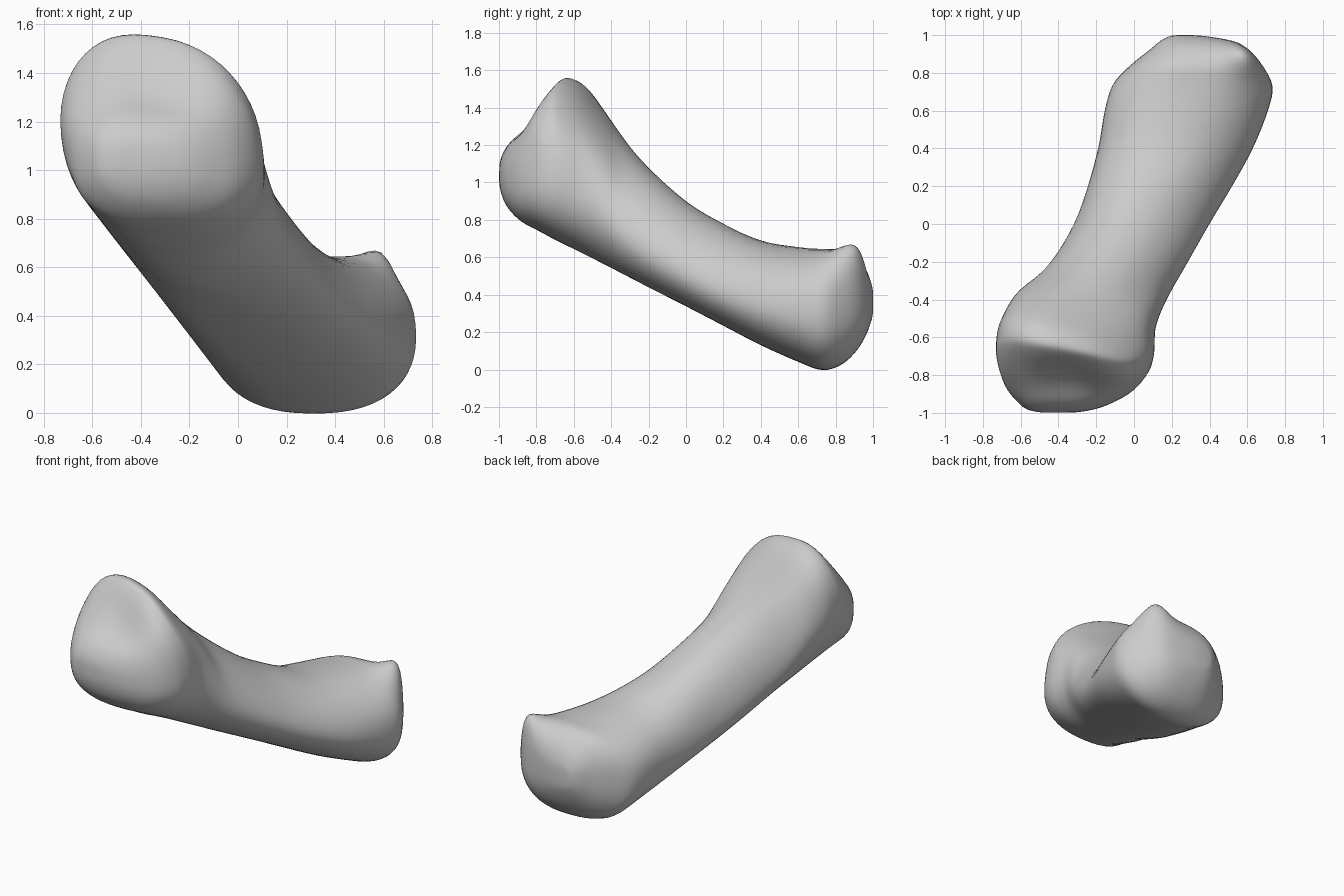
import bpy, bmesh, math
from mathutils import Vector

if "Cube" in bpy.data.objects:
    bpy.data.objects.remove(bpy.data.objects["Cube"])

SIDES, STEPS = 56, 4

# Cross-sections along the bone: y, x min, x max, z min, z max, skew in degrees
SECTIONS = [
    (-1.00, -.48, -.32, 1.00, 1.10, -8),
    (-.985, -.56, -.22, .93, 1.16, -8),
    (-.95, -.61, -.12, .86, 1.23, -9),
    (-.88, -.67, .00, .79, 1.31, -10),
    (-.78, -.72, .08, .735, 1.44, -12),
    (-.70, -.74, .105, .69, 1.53, -14),
    (-.64, -.74, .11, .66, 1.565, -15),
    (-.55, -.73, .115, .615, 1.52, -18),
    (-.45, -.69, .15, .565, 1.40, -23),
    (-.35, -.62, .20, .515, 1.265, -29),
    (-.22, -.45, .275, .45, 1.10, -30),
    (.00, -.29, .40, .34, .90, -29),
    (.20, -.22, .52, .235, .78, -25),
    (.40, -.18, .63, .13, .69, -15),
    (.60, -.16, .71, .04, .655, -6),
    (.73, -.12, .735, -.005, .645, 0),
    (.84, -.02, .68, .03, .64, 2),
    (.92, .08, .61, .11, .59, 2),
    (.97, .14, .52, .20, .52, 0),
    (1.00, .20, .34, .29, .43, 0),
]

# Local sculpting: centre, push, radius
SCULPTS = [
    ((.56, .87, .53), (.01, .02, .12), .10),      # small spur on the far end
    ((-.32, -.82, 1.36), (.0, .04, -.03), .20),   # hollow in the near joint face
]

FLANK = Vector((.79, 0, .61))   # normal of the flattened lower left side
FLANK_LEVEL = .035


def spline(a, b, c, d, t):
    return 0.5 * (2 * b + (c - a) * t + (2 * a - 5 * b + 4 * c - d) * t * t
                  + (3 * b - a - 3 * c + d) * t ** 3)


def power(v, p):
    return math.copysign(abs(v) ** (2 / p), v)


def smooth(v, low, high):
    t = min(1, max(0, (v - low) / (high - low)))
    return t * t * (3 - 2 * t)


def flatten_flank(points, centre, y):
    """Bring the lower left of a ring onto the common flank plane."""
    middle = FLANK.dot(centre)
    lowest = min(FLANK.dot(p) for p in points)
    shift = FLANK_LEVEL - lowest
    if shift < 0:                       # fill only along the shaft
        shift *= 1 - smooth(abs(y), .65, .85)
    for p in points:
        depth = max(0, (middle - FLANK.dot(p)) / (middle - lowest))
        p += FLANK * (shift * depth ** 4)


def ring(section):
    y, x0, x1, z0, z1, skew = section
    p = 2.05 + 0.4 * min(1, abs(y) / 0.8) ** 2   # joint ends are squarer than the shaft
    centre = Vector(((x0 + x1) / 2, y, (z0 + z1) / 2))
    points = []
    for i in range(SIDES):
        t = math.tau * i / SIDES
        lean = math.radians(skew) * (.5 + .5 * math.cos(t - math.pi / 4))
        points.append(centre + Vector(((x1 - x0) / 2 * power(math.cos(t), p), 0,
                                       (z1 - z0) / 2 * power(math.sin(t + lean), p))))
    flatten_flank(points, centre, y)
    for q in points:
        push = Vector()
        for spot, offset, radius in SCULPTS:
            d = (q - Vector(spot)).length / radius
            push += Vector(offset) * math.exp(-d * d)
        # the upper ridge of the near joint runs diagonally
        push.y += -.2 * (q.x + .42) * smooth(q.z, 1.1, 1.5)
        q += push
    return points


# Refine the sections with a smooth spline
rows = []
last = len(SECTIONS) - 1
for k in range(last):
    quad = [SECTIONS[min(max(k + o, 0), last)] for o in (-1, 0, 1, 2)]
    for s in range(STEPS):
        rows.append([spline(*v, s / STEPS) for v in zip(*quad)])
rows.append(SECTIONS[-1])

# Loft the bone and close both ends
bm = bmesh.new()
rings = [[bm.verts.new(p) for p in ring(r)] for r in rows]
for a, b in zip(rings, rings[1:]):
    for i in range(SIDES):
        j = (i + 1) % SIDES
        bm.faces.new((a[i], a[j], b[j], b[i]))
for end in (rings[0], rings[-1]):
    face = bm.faces.new(end)
    bmesh.ops.poke(bm, faces=[face])
for _ in range(2):
    bmesh.ops.smooth_vert(bm, verts=bm.verts, factor=0.4,
                          use_axis_x=True, use_axis_y=True, use_axis_z=True)
bmesh.ops.recalc_face_normals(bm, faces=bm.faces)
mesh = bpy.data.meshes.new("bone")
bm.to_mesh(mesh)
bm.free()
mesh.shade_smooth()
bone = bpy.data.objects.new("bone", mesh)
bpy.context.collection.objects.link(bone)
